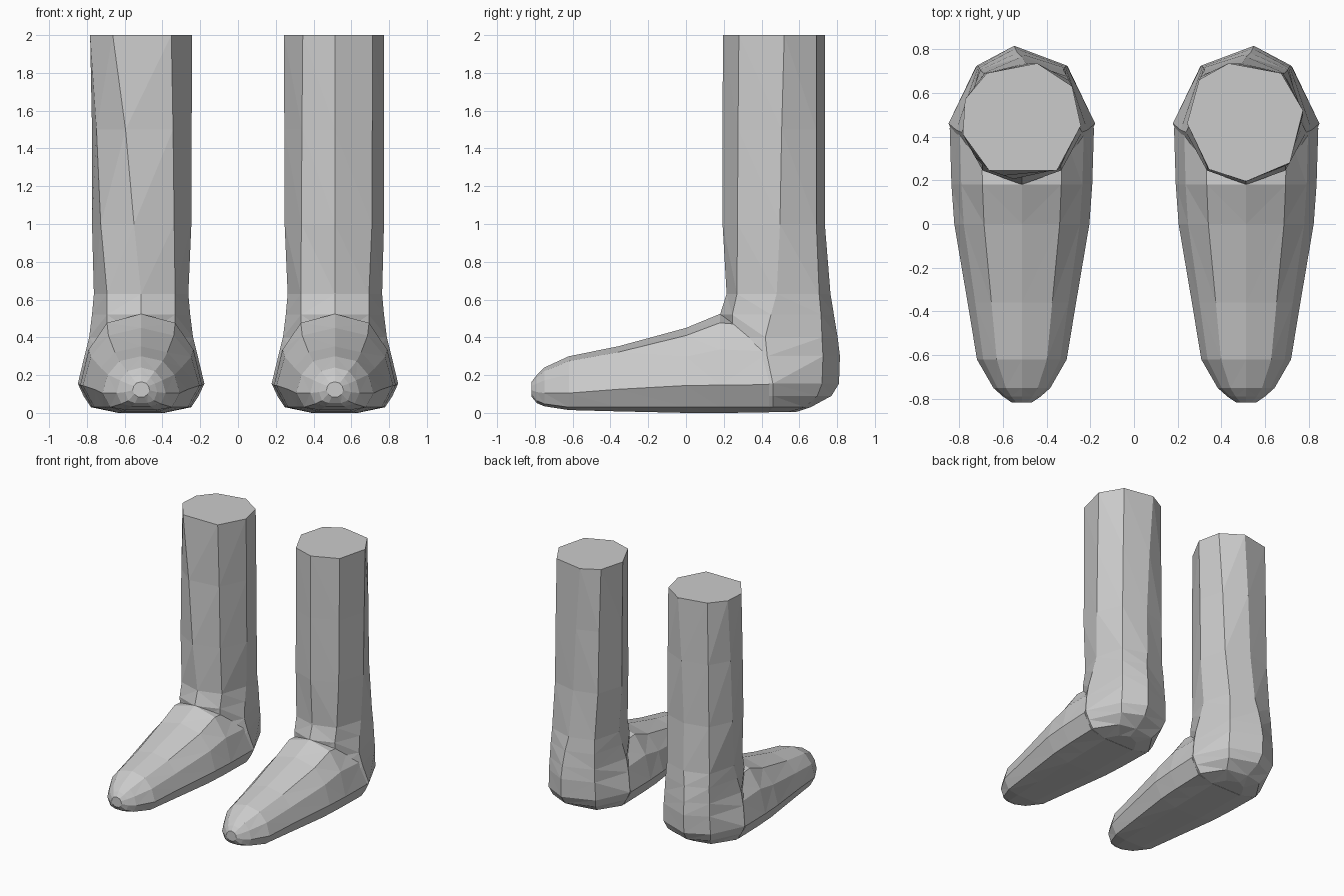
import bpy, bmesh

if "Cube" in bpy.data.objects:
    bpy.data.objects.remove(bpy.data.objects["Cube"])

CENTRE = 0.513


def loft(name, rings, side):
    """Skin equal-length rings, cap both ends, place on the given side."""
    bm = bmesh.new()
    rows = [[bm.verts.new((side * (CENTRE + x), y, z)) for x, y, z in r] for r in rings]
    n = len(rows[0])
    for a, b in zip(rows, rows[1:]):
        for i in range(n):
            j = (i + 1) % n
            bm.faces.new((a[i], a[j], b[j], b[i]))
    bm.faces.new(rows[0])
    bm.faces.new(rows[-1])
    bmesh.ops.triangulate(bm, faces=[f for f in bm.faces if len(f.verts) == 4])
    bmesh.ops.recalc_face_normals(bm, faces=bm.faces)
    me = bpy.data.meshes.new(name)
    bm.to_mesh(me)
    bm.free()
    ob = bpy.data.objects.new(name, me)
    bpy.context.collection.objects.link(ob)
    return ob


def foot_ring(y, w, top, zs, zl, zb):
    """Upright foot section: instep ridge, shoulders, side, sole edge."""
    half = [(.56 * w, top - .09 * (top - zb)), (.86 * w, zs + .5 * (top - zs)),
            (w, zs), (.8 * w, zl), (.38 * w, zb)]
    pts = [(0, top)] + half + [(-x, z) for x, z in reversed(half)]
    return [(x, y, z) for x, z in pts]


def leg_ring(z, front, fs, sd, bs, back, off=0.0):
    """Level eight-sided leg section, front vertex first."""
    half = [fs, sd, bs]
    pts = [(0, front)] + half + [(off, back)] + [(-x, y) for x, y in reversed(half)]
    return [(x, y, z) for x, y in pts]


# Foot sections from toe to ankle: y, half width, top, side, sole edge, bottom
FOOT = [(-.817, .045, .165, .12, .10, .085), (-.79, .085, .20, .11, .065, .052),
        (-.75, .13, .24, .105, .048, .035), (-.62, .205, .30, .105, .03, .015),
        (-.36, .248, .352, .125, .03, .008), (0, .309, .45, .145, .03, 0),
        (.18, .322, .524, .147, .03, 0), (.44, .330, .50, .15, .03, .002)]

# Heel and ankle sections from the ground up
LEG = [(.004, .28, (.08, .30), (.14, .44), (.08, .54), .58, .01),
       (.03, .26, (.20, .28), (.265, .46), (.155, .63), .66, .02),
       (.09, .24, (.23, .27), (.305, .46), (.19, .695), .77, .03),
       (.155, .22, (.25, .25), (.335, .46), (.21, .72), .81, .035),
       (.30, .22, (.21, .25), (.30, .43), (.205, .725), .815, .035),
       (.40, .20, (.18, .25), (.275, .42), (.20, .72), .803, .03),
       (.52, .18, (.18, .245), (.26, .45), (.195, .715), .783, .02),
       (.63, .215, (.18, .27), (.25, .48), (.19, .705), .765, 0)]

# Leg rims, each turned a little differently, outward vertex second
RIM = {1: [(0, .195), (.2, .28), (.26, .52), (.16, .69),
           (-.08, .735), (-.215, .66), (-.27, .46), (-.17, .25)],
       -1: [(.15, .245), (.27, .41), (.26, .57), (.16, .69),
            (-.07, .735), (-.23, .63), (-.27, .45), (-.16, .245)]}

for side, name in ((1, "right_boot"), (-1, "left_boot")):
    boot = loft(name, [foot_ring(*s) for s in FOOT], side)
    rings = [leg_ring(*s) for s in LEG]
    ankle, rim = rings[-1], RIM[side]
    # Nearly straight shaft, turning towards the rim
    straight = [(0, .193), (.195, .27), (.26, .49), (.18, .69),
                (0, .735), (-.2, .69), (-.265, .47), (-.18, .26)]
    for z, t in ((1.0, .25), (1.5, .55), (2.0, 1)):
        rings.append([(a + (c - a) * t, b + (d - b) * t, z)
                      for (a, b), (c, d) in zip(straight, rim)])
    leg = loft(name + "_leg", rings, side)

    # Merge leg and foot into one skin
    mod = boot.modifiers.new("join_leg", 'BOOLEAN')
    mod.operation = 'UNION'
    mod.solver = 'EXACT'
    mod.object = leg
    bpy.context.view_layer.objects.active = boot
    bpy.ops.object.modifier_apply(modifier=mod.name)
    bpy.data.objects.remove(leg)
